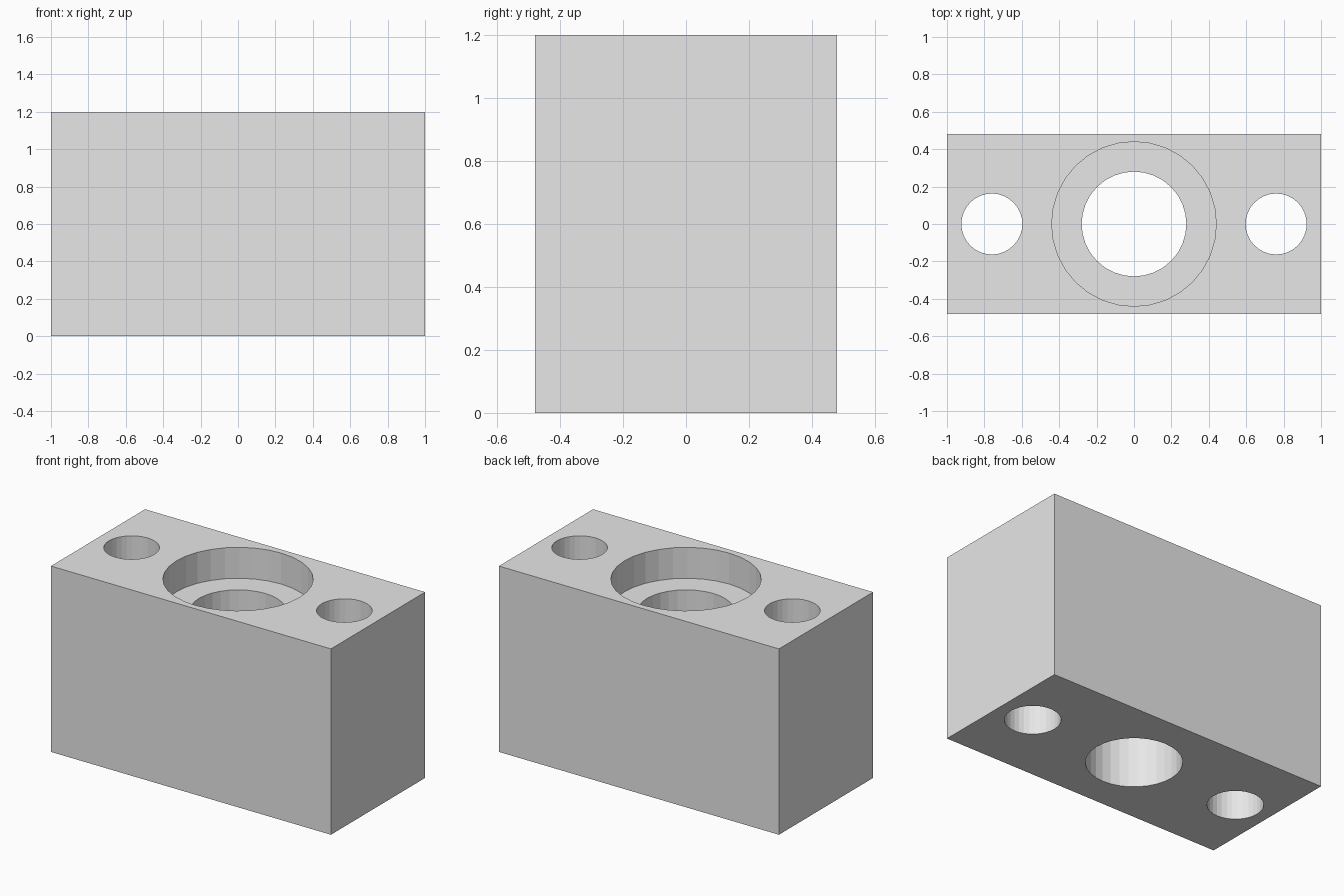
import bpy

cube = bpy.data.objects.get("Cube")
if cube:
    bpy.data.objects.remove(cube, do_unlink=True)

WIDTH, DEPTH, HEIGHT = 2.0, 0.96, 1.2
SIDES = 32

# Plain grey material
grey = bpy.data.materials.new("light grey")
grey.use_nodes = True
colour = (0.8, 0.8, 0.8, 1)
grey.diffuse_color = colour
grey.node_tree.nodes["Principled BSDF"].inputs["Base Color"].default_value = colour

# Solid block
bpy.ops.mesh.primitive_cube_add(size=1, location=(0, 0, HEIGHT / 2))
block = bpy.context.object
block.name = "mounting_block"
block.scale = (WIDTH, DEPTH, HEIGHT)
bpy.ops.object.transform_apply(location=False, rotation=False, scale=True)
block.data.materials.append(grey)


def drill(name, x, radius, bottom):
    """Cut a round vertical hole from above the block down to bottom."""
    top = HEIGHT + 0.1
    bpy.ops.mesh.primitive_cylinder_add(
        vertices=SIDES, radius=radius, depth=top - bottom,
        location=(x, 0, (top + bottom) / 2))
    cutter = bpy.context.object
    cutter.name = name
    cutter.data.materials.append(grey)
    bpy.context.view_layer.objects.active = block
    cut = block.modifiers.new(name, "BOOLEAN")
    cut.operation = "DIFFERENCE"
    cut.solver = "EXACT"
    cut.object = cutter
    bpy.ops.object.modifier_apply(modifier=cut.name)
    bpy.data.objects.remove(cutter, do_unlink=True)


# Central bore with a wide shallow counterbore
drill("centre_bore", 0, 0.28, -0.1)
drill("counterbore", 0, 0.44, HEIGHT - 0.2)

# Matching through holes on each side
for side, name in ((1, "left_hole"), (-1, "right_hole")):
    drill(name, side * 0.76, 0.163, -0.1)
